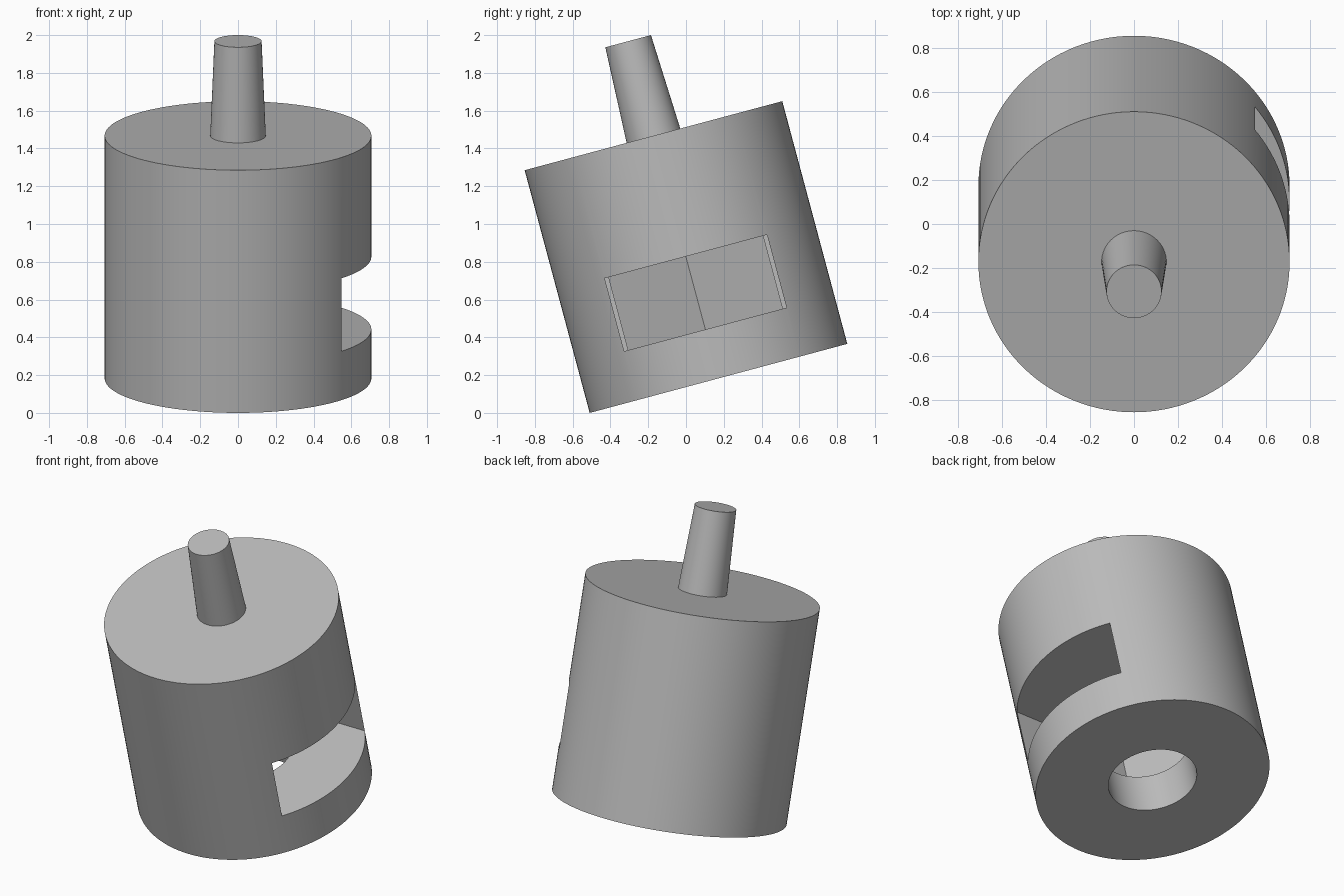
import bpy
import math
from mathutils import Matrix, Vector

cube = bpy.data.objects.get("Cube")
if cube:
    bpy.data.objects.remove(cube, do_unlink=True)

RADIUS, HEIGHT = 0.706, 1.33
TILT = math.radians(15)
SLOT_LOW, SLOT_TALL = 0.268, 0.40

# Everything is built upright on its own axis, then leaned to the front
LEAN = Matrix.Translation((0, 0.172, RADIUS * math.sin(TILT))) @ Matrix.Rotation(TILT, 4, 'X')

grey = bpy.data.materials.new("plain_grey")
grey.use_nodes = True
grey.diffuse_color = (0.5, 0.5, 0.5, 1)
grey.node_tree.nodes["Principled BSDF"].inputs["Base Color"].default_value = (0.5, 0.5, 0.5, 1)


def finish(name):
    obj = bpy.context.object
    obj.name = name
    obj.data.materials.append(grey)
    return obj


def column(name, r_low, r_high, low, tall, sides=128, turn=0.0):
    bpy.ops.mesh.primitive_cone_add(vertices=sides, radius1=r_low, radius2=r_high, depth=tall)
    obj = finish(name)
    obj.data.transform(Matrix.Translation((0, 0, low + tall / 2)) @ Matrix.Rotation(turn, 4, 'Z'))
    obj.matrix_world = LEAN
    return obj


# Solid body and tapered peg
body = column("body", RADIUS, RADIUS, 0, HEIGHT)
peg = column("top_peg", 0.147, 0.125, HEIGHT, 0.518, sides=64)

# Bore from below, six-sided pocket and side opening
bore = column("bore_cutter", 0.267, 0.267, -0.1, SLOT_LOW + 0.2, sides=96)
pocket = column("pocket_cutter", 0.488, 0.488, SLOT_LOW, SLOT_TALL, sides=6, turn=math.pi / 2)
# Turn the pocket so one corner points straight away from the opening
corner = max((v.co for v in pocket.data.vertices), key=lambda c: c.x)
pocket.data.transform(Matrix.Rotation(-math.atan2(corner.y, corner.x), 4, 'Z'))

bpy.ops.mesh.primitive_cube_add(size=1)
opening = finish("opening_cutter")
opening.data.transform(Matrix.Translation((0.5, 0, SLOT_LOW + SLOT_TALL / 2))
                       @ Matrix.Diagonal(Vector((1, 0.89, SLOT_TALL, 1))))
opening.matrix_world = LEAN

# Cut the body, then discard the cutters
bpy.context.view_layer.update()
bpy.context.view_layer.objects.active = body
for cutter in (pocket, opening, bore):
    cutter.hide_render = True
    cut = body.modifiers.new(cutter.name, 'BOOLEAN')
    cut.operation = 'DIFFERENCE'
    cut.solver = 'EXACT'
    cut.object = cutter
    bpy.ops.object.modifier_apply(modifier=cut.name)
for cutter in (pocket, opening, bore):
    bpy.data.objects.remove(cutter, do_unlink=True)

# Smooth round sides, crisp edges
bpy.ops.object.select_all(action='DESELECT')
for obj in (body, peg):
    obj.select_set(True)
bpy.context.view_layer.objects.active = body
bpy.ops.object.shade_smooth_by_angle(angle=math.radians(25))
